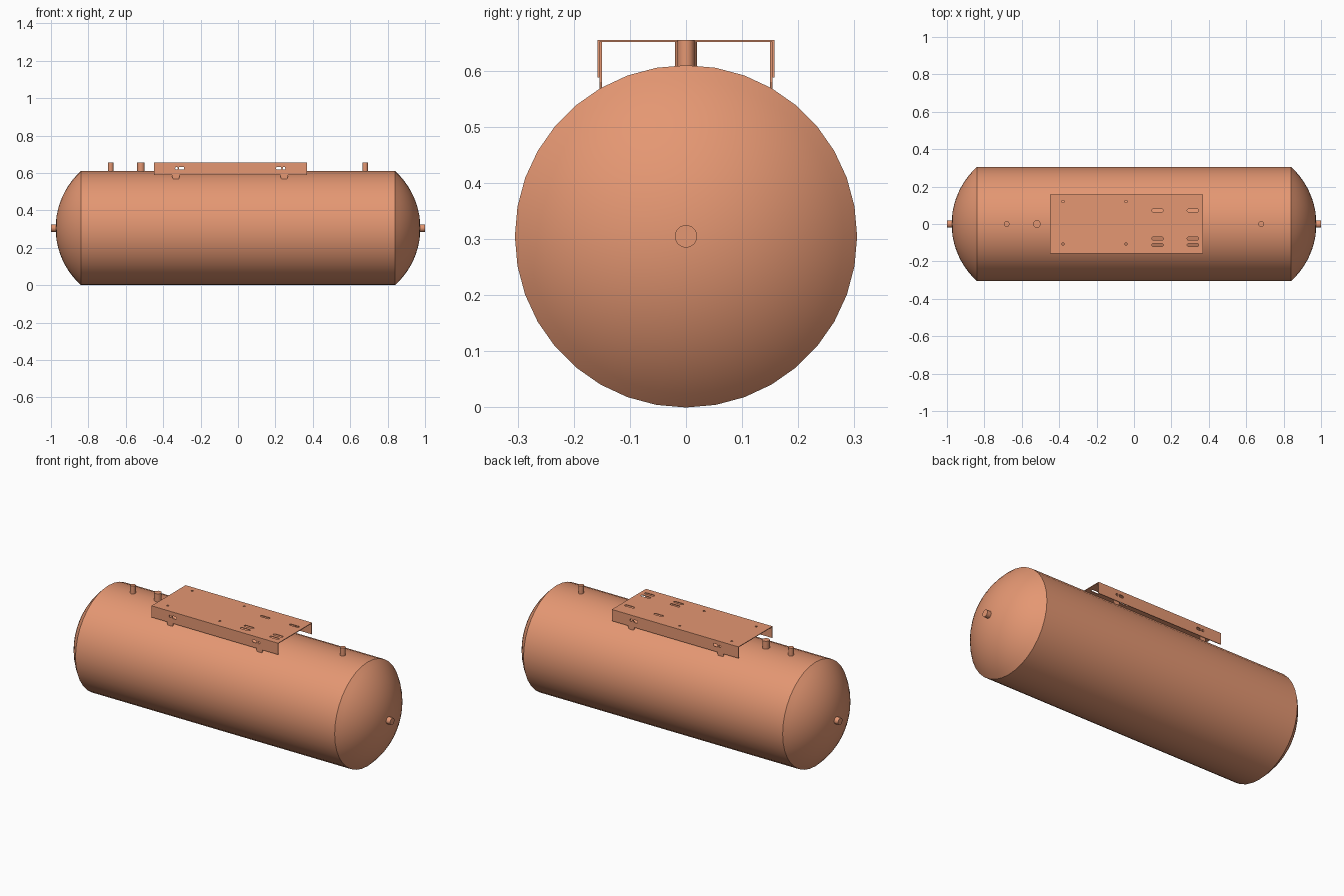
import bpy, bmesh, math
from mathutils import Matrix, Vector

if "Cube" in bpy.data.objects:
    bpy.data.objects.remove(bpy.data.objects["Cube"])

R, ZC, HALF, TIP = 0.305, 0.305, 0.84, 0.975   # tank radius, axis height, shell half length, dome tip
TOP, T = 0.655, 0.004                          # bracket top height, sheet thickness

mat = bpy.data.materials.new("copper_paint")
mat.diffuse_color = (0.78, 0.31, 0.17, 1)
mat.use_nodes = True
mat.node_tree.nodes["Principled BSDF"].inputs["Base Color"].default_value = mat.diffuse_color


def finish(name, bm):
    bmesh.ops.recalc_face_normals(bm, faces=bm.faces)
    me = bpy.data.meshes.new(name)
    bm.to_mesh(me)
    bm.free()
    ob = bpy.data.objects.new(name, me)
    bpy.context.collection.objects.link(ob)
    me.materials.append(mat)
    return ob


def smooth(ob):
    bpy.ops.object.select_all(action='DESELECT')
    ob.select_set(True)
    bpy.context.view_layer.objects.active = ob
    bpy.ops.object.shade_smooth_by_angle(angle=math.radians(30))


def prism(bm, pts, vec):
    """Extrude a closed outline along vec."""
    f = bm.faces.new([bm.verts.new(p) for p in pts])
    new = bmesh.ops.extrude_face_region(bm, geom=[f], use_keep_orig=True)
    bmesh.ops.translate(bm, vec=vec, verts=[v for v in new["geom"] if isinstance(v, bmesh.types.BMVert)])


def rod(name, a, b, r):
    a, b = Vector(a), Vector(b)
    bm = bmesh.new()
    rot = (b - a).to_track_quat('Z', 'Y').to_matrix().to_4x4()
    bmesh.ops.create_cone(bm, cap_ends=True, segments=24, radius1=r, radius2=r, depth=(b - a).length,
                          matrix=Matrix.Translation((a + b) / 2) @ rot)
    smooth(finish(name, bm))


def slot_outline(length, width, n=8):
    """Rounded slot outline; length == width gives a circle."""
    r, s = width / 2, (length - width) / 2
    pts = []
    for side in (1, -1):
        for i in range(n + (1 if s > 0 else 0)):
            a = math.pi * i / n - math.pi / 2
            pts.append((side * (s + r * math.cos(a)), side * r * math.sin(a)))
    return pts


# Tank: straight shell with spherical dished ends, turned about x
dome = TIP - HALF
rs = (R * R + dome * dome) / (2 * dome)
amax = math.asin(R / rs)
arc = [(TIP - rs + rs * math.cos(amax * i / 10), rs * math.sin(amax * i / 10)) for i in range(11)]
profile = [(-x, r) for x, r in arc] + arc[::-1]
bm = bmesh.new()
vs = [bm.verts.new((x, 0, ZC + r)) for x, r in profile]
es = [bm.edges.new(p) for p in zip(vs, vs[1:])]
bmesh.ops.spin(bm, geom=vs + es, cent=(0, 0, ZC), axis=(1, 0, 0), angle=2 * math.pi,
               steps=36, use_merge=True)
bmesh.ops.remove_doubles(bm, verts=bm.verts, dist=1e-5)
smooth(finish("tank_shell", bm))

# End ports and top ports
for side, s in (("left", -1), ("right", 1)):
    rod(f"end_port_{side}", (s * 0.96, 0, ZC), (s, 0, ZC), 0.02)
for i, (x, r) in enumerate([(-0.681, 0.015), (-0.519, 0.02), (0.68, 0.015)]):
    rod(f"top_port_{i + 1}", (x, 0, 0.595), (x, 0, TOP), r)

# Mounting plate: channel with two side flanges
X0, X1, W, LOW = -0.45, 0.37, 0.158, 0.588
bm = bmesh.new()
section = [(-W, LOW), (-W, TOP), (W, TOP), (W, LOW), (W - T, LOW),
           (W - T, TOP - T), (T - W, TOP - T), (T - W, LOW)]
prism(bm, [(X0, y, z) for y, z in section], (X1 - X0, 0, 0))
plate = finish("mounting_plate", bm)

# Feet: tapered tabs inside the flanges, down to the tank
feet = []
for side, s in (("front", -1), ("back", 1)):
    for end, x in (("left", -0.332), ("right", 0.247)):
        bm = bmesh.new()
        tab = [(-0.02, TOP - T), (0.02, TOP - T), (0.02, 0.58), (0.014, 0.566), (-0.014, 0.566), (-0.02, 0.58)]
        prism(bm, [(x + dx, s * (W - T), z) for dx, z in tab], (0, -s * T, 0))
        feet.append(finish(f"foot_{side}_{end}", bm))

# Cutter holding every hole and slot
bm = bmesh.new()
for x, y, l, w in ([(x, y, 0.013, 0.013) for x in (-0.38, -0.043) for y in (0.12, -0.107)]
                   + [(x, y, 0.062, 0.016) for x in (0.126, 0.315) for y in (0.072, -0.078, -0.112)]):
    prism(bm, [(x + u, y + v, 0.64) for u, v in slot_outline(l, w)], (0, 0, 0.03))
for x, l, w in ((-0.329, 0.014, 0.014), (-0.302, 0.029, 0.015), (0.217, 0.029, 0.015), (0.246, 0.014, 0.014)):
    prism(bm, [(x + u, -0.2, 0.625 + v) for u, v in slot_outline(l, w)], (0, 0.4, 0))
cutter = finish("hole_cutter", bm)
cutter.hide_render = True

for ob in [plate] + feet:
    mod = ob.modifiers.new("holes", 'BOOLEAN')
    mod.operation, mod.solver, mod.object = 'DIFFERENCE', 'EXACT', cutter
    bpy.context.view_layer.objects.active = ob
    bpy.ops.object.modifier_apply(modifier=mod.name)
bpy.data.objects.remove(cutter)
